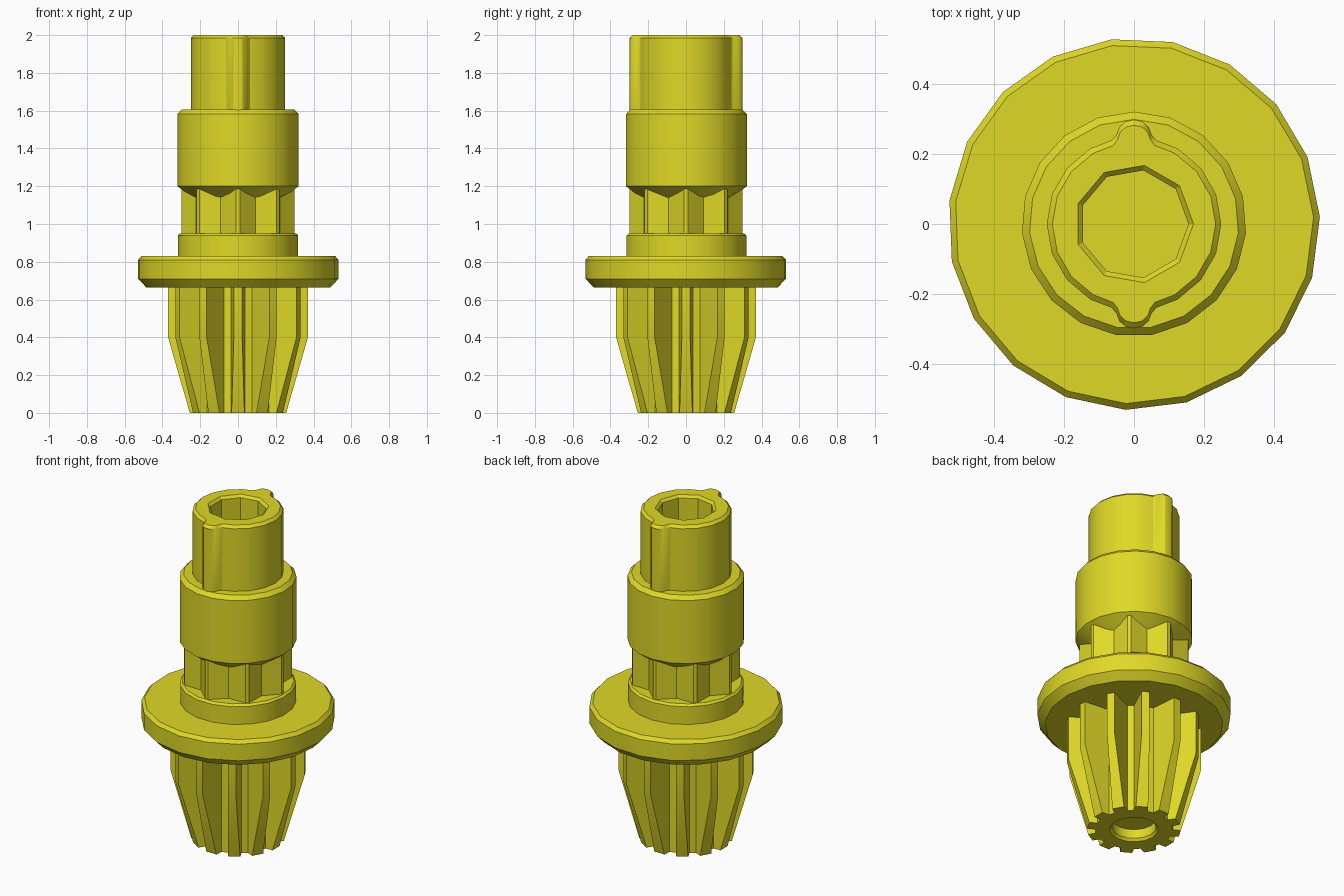
import bpy, bmesh, math

if "Cube" in bpy.data.objects:
    bpy.data.objects.remove(bpy.data.objects["Cube"])

mat = bpy.data.materials.new("mustard yellow")
mat.diffuse_color = (0.74, 0.69, 0.02, 1)
mat.use_nodes = True
mat.node_tree.nodes["Principled BSDF"].inputs["Base Color"].default_value = mat.diffuse_color


def circle(r, n, phase=0.0):
    return [(r * math.cos(phase + i * math.tau / n), r * math.sin(phase + i * math.tau / n))
            for i in range(n)]


def loft(name, sections):
    """Closed solid through (z, outline) sections with equal point counts."""
    bm = bmesh.new()
    rings = [[bm.verts.new((x, y, z)) for x, y in pts] for z, pts in sections]
    n = len(rings[0])
    for a, b in zip(rings, rings[1:]):
        for i in range(n):
            j = (i + 1) % n
            bm.faces.new((a[i], a[j], b[j], b[i]))
    bm.faces.new(rings[0][::-1])
    bm.faces.new(rings[-1])
    bmesh.ops.recalc_face_normals(bm, faces=bm.faces)
    me = bpy.data.meshes.new(name)
    bm.to_mesh(me)
    bm.free()
    me.materials.append(mat)
    ob = bpy.data.objects.new(name, me)
    bpy.context.collection.objects.link(ob)
    return ob


def lathe(name, profile, n=19, phase=0.0):
    return loft(name, [(z, circle(r, n, phase)) for r, z in profile])


def activate(ob):
    bpy.ops.object.select_all(action='DESELECT')
    ob.select_set(True)
    bpy.context.view_layer.objects.active = ob


def smooth(ob):
    activate(ob)
    bpy.ops.object.shade_smooth_by_angle(angle=math.radians(28))


def cut(ob, cutter):
    mod = ob.modifiers.new("socket", 'BOOLEAN')
    mod.operation, mod.solver, mod.object = 'DIFFERENCE', 'EXACT', cutter
    activate(ob)
    bpy.ops.object.modifier_apply(modifier=mod.name)
    bpy.data.objects.remove(cutter)


# Fluted lower gear: twelve teeth, tapering towards the bottom
def gear_outline(tip_r, tip_w, root_r=0.21, root_w=0.037, teeth=12):
    pts = []
    for i in range(teeth):
        c, s = math.cos(i * math.tau / teeth), math.sin(i * math.tau / teeth)
        for u, v in ((root_r, -root_w), (tip_r, -tip_w), (tip_r, tip_w), (root_r, root_w)):
            pts.append((u * c - v * s, u * s + v * c))
    return pts


gear = loft("lower_gear", [(0, gear_outline(0.255, 0.034)),
                           (0.4, gear_outline(0.37, 0.022)),
                           (0.69, gear_outline(0.37, 0.022))])
cut(gear, lathe("gear_bore", [(0.15, -0.02), (0.122, 0.015), (0.122, 0.07)], 16))

# Wide flange and the low ring on it
flange = lathe("flange", [(0.49, 0.665), (0.533, 0.71), (0.533, 0.81), (0.515, 0.83)],
               phase=math.radians(2.2))
ring = lathe("flange_ring", [(0.32, 0.82), (0.32, 0.938), (0.308, 0.95)], phase=math.pi / 2)

# Eight-pointed star neck
star = []
for k in range(8):
    a = k * math.pi / 4
    for r, d in ((0.3, -0.033), (0.3, 0.033), (0.24, math.pi / 8)):
        star.append((r * math.cos(a + d), r * math.sin(a + d)))
neck = loft("star_neck", [(0.94, star), (1.21, star)])

# Collar with conical underside
collar = lathe("collar", [(0.235, 1.135), (0.322, 1.2), (0.322, 1.582), (0.3, 1.605)],
               phase=math.pi / 2)

# Upper shaft with a rounded rib at front and back
rib = [(0.064, 0.24), (0.05, 0.257), (0.042, 0.278), (0.024, 0.294), (0, 0.299),
       (-0.024, 0.294), (-0.042, 0.278), (-0.05, 0.257), (-0.064, 0.24)]
side = [(0.25 * math.cos(math.radians(d)), 0.25 * math.sin(math.radians(d)))
        for d in range(120, 241, 20)]
half = rib + side
outline = half + [(-x, -y) for x, y in half]


def inset(pts, d):
    return [(x * (1 - d / math.hypot(x, y)), y * (1 - d / math.hypot(x, y))) for x, y in pts]


shaft = loft("upper_shaft", [(1.59, outline), (1.984, outline), (2.0, inset(outline, 0.016))])
cut(shaft, lathe("shaft_bore", [(0.156, 1.615), (0.156, 1.985), (0.19, 2.02)], 9))

for part in (gear, flange, ring, neck, collar, shaft):
    smooth(part)
